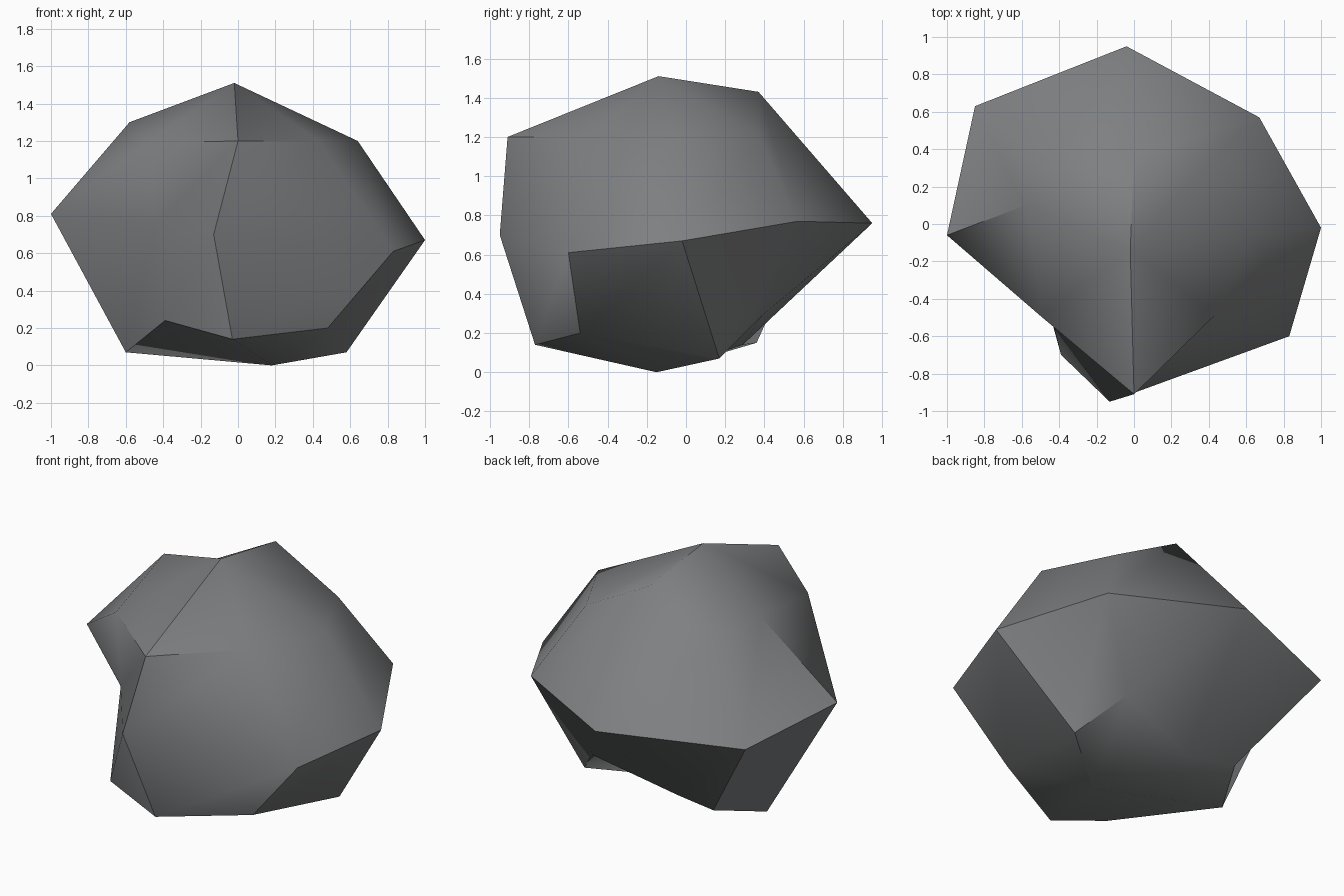
import bpy, bmesh, math

if "Cube" in bpy.data.objects:
    bpy.data.objects.remove(bpy.data.objects["Cube"])

# Rock: a once-divided cube pushed out of shape, described as three rings of
# eight points (starting at the front, counter-clockwise) plus two caps.
UPPER = [(0.00, -0.91, 1.20), (0.43, -0.49, 1.20), (0.64, -0.05, 1.20), (0.43, 0.37, 1.20),
         (0.00, 0.37, 1.43), (-0.43, 0.37, 1.20), (-0.58, 0.10, 1.30), (-0.49, -0.50, 1.19)]
MIDDLE = [(-0.13, -0.95, 0.70), (0.83, -0.60, 0.61), (1.00, -0.02, 0.67), (0.67, 0.57, 0.77),
          (-0.04, 0.95, 0.76), (-0.85, 0.63, 0.74), (-1.00, -0.06, 0.81), (-0.43, -0.54, 0.76)]
LOWER = [(-0.03, -0.77, 0.14), (0.48, -0.54, 0.20), (0.58, 0.17, 0.07), (0.38, 0.39, 0.29),
         (-0.14, 0.29, 0.14), (-0.44, 0.36, 0.15), (-0.60, 0.06, 0.07), (-0.39, -0.70, 0.24)]
PEAK = (-0.02, -0.14, 1.51)
BASE = (0.18, -0.15, 0.0)

bm = bmesh.new()
rings = [[bm.verts.new(p) for p in ring] for ring in (LOWER, MIDDLE, UPPER)]
peak, base = bm.verts.new(PEAK), bm.verts.new(BASE)

# Side walls between neighbouring rings
for low, high in zip(rings, rings[1:]):
    for i in range(8):
        j = (i + 1) % 8
        bm.faces.new((low[i], low[j], high[j], high[i]))

# Four quads close each cap
for i in range(0, 8, 2):
    j, k = i + 1, (i + 2) % 8
    bm.faces.new((peak, rings[2][i], rings[2][j], rings[2][k]))
    bm.faces.new((base, rings[0][k], rings[0][j], rings[0][i]))

bmesh.ops.recalc_face_normals(bm, faces=bm.faces)
mesh = bpy.data.meshes.new("rock")
bm.to_mesh(mesh)
bm.free()

# Plain grey stone
stone = bpy.data.materials.new("stone grey")
stone.diffuse_color = (0.21, 0.215, 0.22, 1)
stone.use_nodes = True
stone.node_tree.nodes["Principled BSDF"].inputs["Base Color"].default_value = stone.diffuse_color
mesh.materials.append(stone)

rock = bpy.data.objects.new("rock", mesh)
bpy.context.collection.objects.link(rock)
bpy.context.view_layer.objects.active = rock
rock.select_set(True)
bpy.ops.object.shade_smooth_by_angle(angle=math.radians(40))
